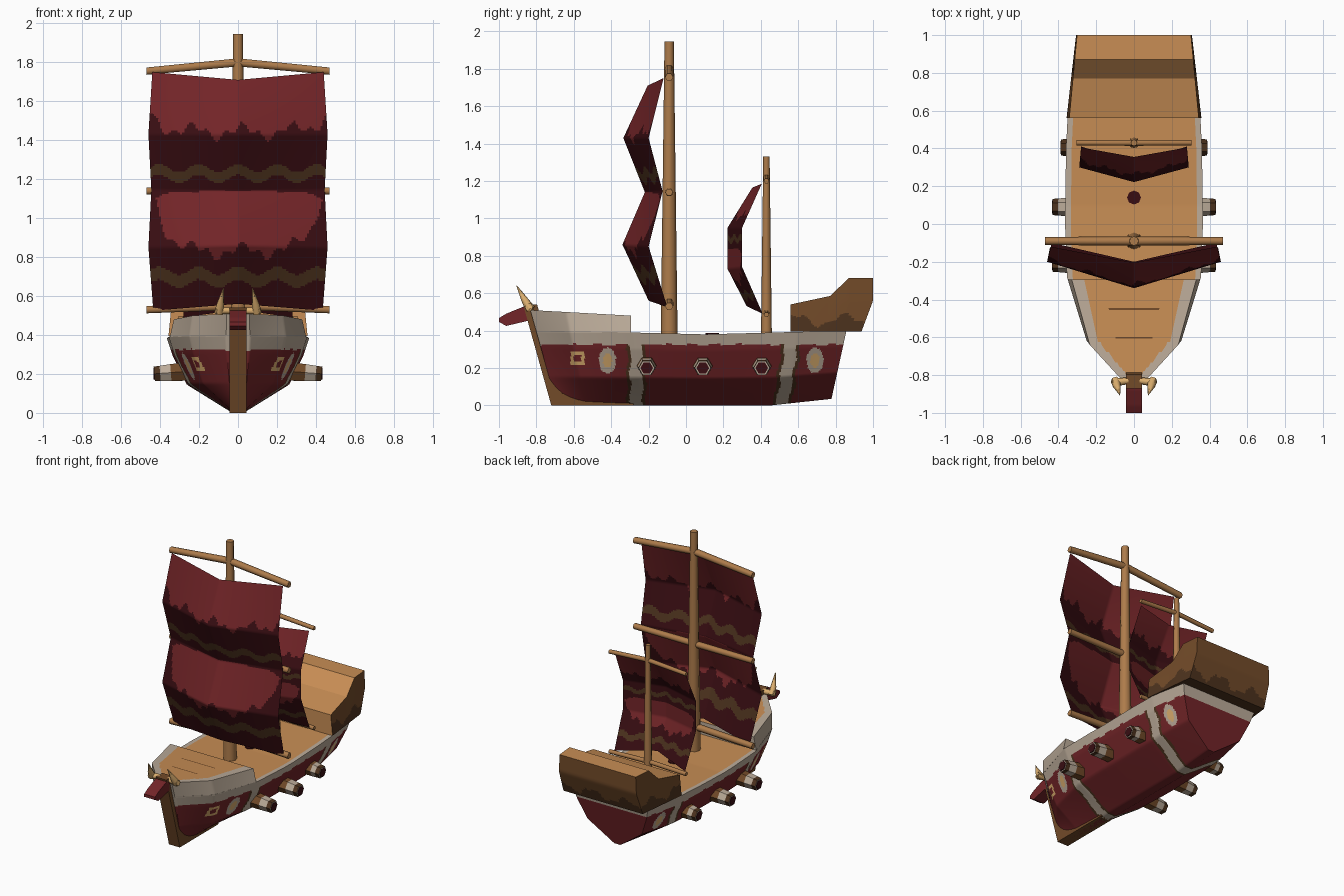
import bpy, bmesh, math
from mathutils import Vector

if "Cube" in bpy.data.objects:
    bpy.data.objects.remove(bpy.data.objects["Cube"])

COLOURS = {
    "deck_tan": (.58, .27, .09), "spar_wood": (.42, .20, .07), "hull_red": (.17, .018, .021),
    "dark_red": (.04, .004, .006), "cream": (.50, .41, .32), "brown": (.17, .07, .022),
    "dark_brown": (.075, .033, .013), "horn_gold": (.72, .43, .16)}
NAMES = list(COLOURS)
TAN, WOOD, RED, DRED, CREAM, BROWN, DBROWN, GOLD = range(8)
MATS = []
for n, c in COLOURS.items():
    m = bpy.data.materials.new(n)
    m.diffuse_color = (*c, 1)
    m.use_nodes = True
    m.node_tree.nodes["Principled BSDF"].inputs["Base Color"].default_value = m.diffuse_color
    MATS.append(m)


def interp(x, pts):
    """Piecewise linear lookup; values may be numbers or tuples."""
    x = min(max(x, pts[0][0]), pts[-1][0])
    for (a, va), (b, vb) in zip(pts, pts[1:]):
        if x <= b:
            k = (x - a) / (b - a)
            if isinstance(va, tuple):
                return [p + (q - p) * k for p, q in zip(va, vb)]
            return va + (vb - va) * k


def finish(name, bm, angle=40):
    me = bpy.data.meshes.new(name)
    for m in MATS:
        me.materials.append(m)
    bm.to_mesh(me)
    bm.free()
    ob = bpy.data.objects.new(name, me)
    bpy.context.collection.objects.link(ob)
    bpy.ops.object.select_all(action='DESELECT')
    ob.select_set(True)
    bpy.context.view_layer.objects.active = ob
    bpy.ops.object.shade_smooth_by_angle(angle=math.radians(angle))
    return ob


def patches(name, parts, rule, angle=40):
    """Join (function, nu, nv) grids into one mesh and colour faces by rule."""
    bm = bmesh.new()
    for f, nu, nv in parts:
        g = [[bm.verts.new(f(i / nu, j / nv)) for j in range(nv + 1)] for i in range(nu + 1)]
        for i in range(nu):
            for j in range(nv):
                bm.faces.new((g[i][j], g[i + 1][j], g[i + 1][j + 1], g[i][j + 1]))
    bmesh.ops.remove_doubles(bm, verts=bm.verts, dist=1e-5)
    bmesh.ops.recalc_face_normals(bm, faces=bm.faces)
    for f in bm.faces:
        f.material_index = rule(f.calc_center_median(), f.normal)
    return finish(name, bm, angle)


def loft(name, sec, nt, nh, nx, rule, angle=40):
    """Closed mirrored solid; sec(t, h) gives half width, y, z."""
    def p(t, h, s):
        w, y, z = sec(t, h)
        return (w * (2 * s - 1), y, z)
    return patches(name, [
        (lambda t, h: p(t, h, 0), nt, nh), (lambda t, h: p(t, h, 1), nt, nh),
        (lambda t, s: p(t, 0, s), nt, nx), (lambda t, s: p(t, 1, s), nt, nx),
        (lambda h, s: p(0, h, s), nh, nx), (lambda h, s: p(1, h, s), nh, nx)], rule, angle)


def tube(name, pts, rads, mats, sides=6, cap=None):
    bm = bmesh.new()
    pts = [Vector(p) for p in pts]
    q = (pts[-1] - pts[0]).to_track_quat('Z', 'Y')
    rings = []
    for p, r in zip(pts, rads):
        rings.append([bm.verts.new(p + q @ Vector((r * math.cos(a), r * math.sin(a), 0)))
                      for a in (2 * math.pi * k / sides for k in range(sides))])
    for i, (a, b) in enumerate(zip(rings, rings[1:])):
        for k in range(sides):
            f = bm.faces.new((a[k], a[(k + 1) % sides], b[(k + 1) % sides], b[k]))
            f.material_index = mats[i]
    bm.faces.new(rings[0][::-1]).material_index = mats[0]
    bm.faces.new(rings[-1]).material_index = mats[-1] if cap is None else cap
    return finish(name, bm, 30 if cap is not None else 65)


# hull: plan outline, bow and stern rake, V section
BEAM = [(-.83, .03), (-.62, .25), (-.28, .355), (0, .365), (.4, .36), (.6, .35), (.86, .30)]
SHEER = [(-.83, .40), (-.3, .39), (.1, .38), (.86, .40)]
FLARE = [(0, .08), (.38, .72), (.77, .92), (1, 1)]
bow_y = lambda z: -.69 - .14 * z / .5


def hull_sec(t, h):
    ytop = -.80 + 1.66 * t
    z0 = interp(ytop, [(.5, 0), (.86, .035)])
    z = z0 + h * (interp(ytop, SHEER) - z0)
    y = bow_y(z) + t * (.77 + .22 * z - bow_y(z))
    return interp(ytop, BEAM) * interp(h, FLARE), y, z


def hull_rule(c, n):
    x, y, z = abs(c.x), c.y, c.z
    if n.z > .7 and z > .3:
        return CREAM if x > .91 * interp(y, BEAM) else TAN
    if z > .325 + .004 * math.sin(50 * y):
        return CREAM
    if n.y > .8:
        return RED
    wob = .006 * math.sin(45 * z)
    for centre in (-.265, .545 + .15 * (z - .2)):      # painted ribs
        d = abs(y - centre + wob)
        if d < .05:
            return CREAM if d < .033 else DBROWN
    for cy in (-.42, .69):                             # oval shields
        d = ((y - cy) / .045) ** 2 + ((z - .24) / .068) ** 2
        if d < 1:
            return GOLD if d < .3 else CREAM
    if .02 < max(abs(y + .58), abs(z - .25)) < .037:   # square emblem
        return GOLD
    return RED


loft("hull", hull_sec, 200, 44, 24, hull_rule, 45)


# raised foredeck with cream bulwark
def fore_sec(t, h):
    z0 = .39
    z = z0 + h * (.51 - .03 * t - z0)
    y = bow_y(z) + t * (-.295 - bow_y(z))
    return interp(-.80 + .505 * t, BEAM) * (1 - .06 * h), y, z


def fore_rule(c, n):
    if n.z < .7:
        return CREAM
    for y, w in ((-.45, .14), (-.6, .09)):
        if abs(c.y - y) < .006 and abs(c.x) < w:
            return BROWN
    return TAN if abs(c.x) < .8 * interp(c.y, BEAM) - .012 else CREAM


loft("foredeck", fore_sec, 60, 4, 30, fore_rule)


# stern castle
def castle_sec(t, h):
    ytop = .56 + .44 * t
    zt = interp(ytop, [(.56, .54), (.77, .585), (.87, .68), (1, .68)])
    z = .395 + h * (zt - .395)
    y = ytop - .06 * t * max(0, (.56 - z) / .16)
    return (.357 - .043 * t) * (1 - .04 * h), y, z


def castle_rule(c, n):
    if n.z > .35 or n.y < -.7:
        return TAN
    wave = c.x if n.y > .6 else c.y
    return DBROWN if c.z < .455 + .03 * math.sin(24 * wave) + .012 * math.sin(61 * wave) else BROWN


loft("stern_castle", castle_sec, 44, 20, 40, castle_rule, 25)

# stem post, forward keel and figurehead
loft("stem_post", lambda t, h: (.043, -.72 - .14 * h * 1.08 + .075 * t, .54 * h), 1, 1, 1,
     lambda c, n: BROWN)
loft("keel", lambda t, h: (.043, -.70 + .42 * t, h * (.07 - .055 * t)), 1, 1, 1, lambda c, n: BROWN)
HEAD = [(0, (.447, .467)), (.2, (.425, .49)), (.65, (.445, .525)), (1, (.46, .535))]
loft("figurehead", lambda t, h: (.043, -1 + .19 * t,
     interp(t, HEAD)[0] * (1 - h) + interp(t, HEAD)[1] * h), 20, 1, 1, lambda c, n: RED, 25)
for s in (-1, 1):
    tube("horn_base", [(.03 * s, -.83, .525), (.115 * s, -.84, .525)], [.018, .022], [GOLD])
    tube("horn_tip", [(.098 * s, -.83, .515), (.09 * s, -.86, .56), (.075 * s, -.905, .64)],
         [.026, .02, .002], [GOLD, GOLD])

# cannons
for s in (-1, 1):
    for y, off in ((-.21, 0), (.09, 0), (.405, -.045)):
        xs = [(.24, .056, .215), (.345 + off / 2, .05, .207), (.40 + off, .045, .203), (.43 + off, .043, .2)]
        tube("cannon", [(s * x, y, z) for x, r, z in xs], [r for x, r, z in xs],
             [BROWN, CREAM, DBROWN], 6, CREAM)
        tube("cannon_mouth", [(s * (.42 + off), y, .2), (s * (.434 + off), y, .2)],
             [.034, .034], [DRED], 6, DRED)

# masts, yards and deck hatch
tube("main_mast", [(0, -.09, .37), (0, -.09, 1.945)], [.045, .025], [WOOD], 8)
tube("mizzen_mast", [(0, .43, .37), (0, .43, 1.33)], [.029, .017], [WOOD], 8)
for name, y, z, w, rise, r in (("main_yard", -.09, 1.755, .47, .045, .024), ("main_yard", -.09, 1.14, .47, 0, .023),
                               ("main_yard", -.09, .53, .47, .02, .024), ("mizzen_yard", .43, 1.2, .305, .02, .016),
                               ("mizzen_yard", .43, .485, .305, .01, .016)):
    tube(name, [(-w, y, z), (0, y, z + rise), (w, y, z)], [r * .9, r, r * .9], [WOOD, WOOD])
tube("deck_hatch", [(0, .14, .38), (0, .14, .388)], [.037, .037], [DRED], 8, DRED)


# sails: rows of half width, edge y, middle y, edge z, middle z from the bottom up
def sail(name, rows, nu, nv):
    table = [(i / (len(rows) - 1), r) for i, r in enumerate(rows)]
    z0, z1 = rows[0][3], rows[-1][3]

    def f(u, v):
        w, ye, ym, ze, zm = interp(v, table)
        k = abs(2 * u - 1)
        return (w * (2 * u - 1), ym + (ye - ym) * k, zm + (ze - zm) * k)

    def rule(c, n):
        q = min(max((c.z - z0) / (z1 - z0), 0), .999)
        upper, p = q >= .5, q * 2 % 1
        x = c.x / rows[0][0]
        ph = x * 13.5
        if abs(p - (.15 if upper else .28) - .035 * math.cos(ph)) < (.045 if upper else .055):
            return DBROWN
        edge = .50 + .05 * math.sin(ph * .8 + 1) + .03 * math.sin(ph * 2.3)
        edge += (.12 if upper else .5) * abs(x) ** 6
        top = 1 if upper else 1.02 - .1 * abs(x) ** 6
        return RED if edge < p < top else DRED

    patches(name, [(f, nu, nv)], rule, 60)


sail("main_sail", [(.435, -.10, -.20, .525, .56), (.46, -.20, -.34, .85, .86), (.445, -.125, -.22, 1.145, 1.14),
                   (.46, -.20, -.335, 1.43, 1.43), (.44, -.12, -.205, 1.75, 1.71)], 80, 120)
sail("mizzen_sail", [(.28, .41, .325, .49, .53), (.29, .30, .222, .74, .73), (.29, .30, .222, .95, .95),
                     (.28, .405, .355, 1.185, 1.165)], 60, 75)
